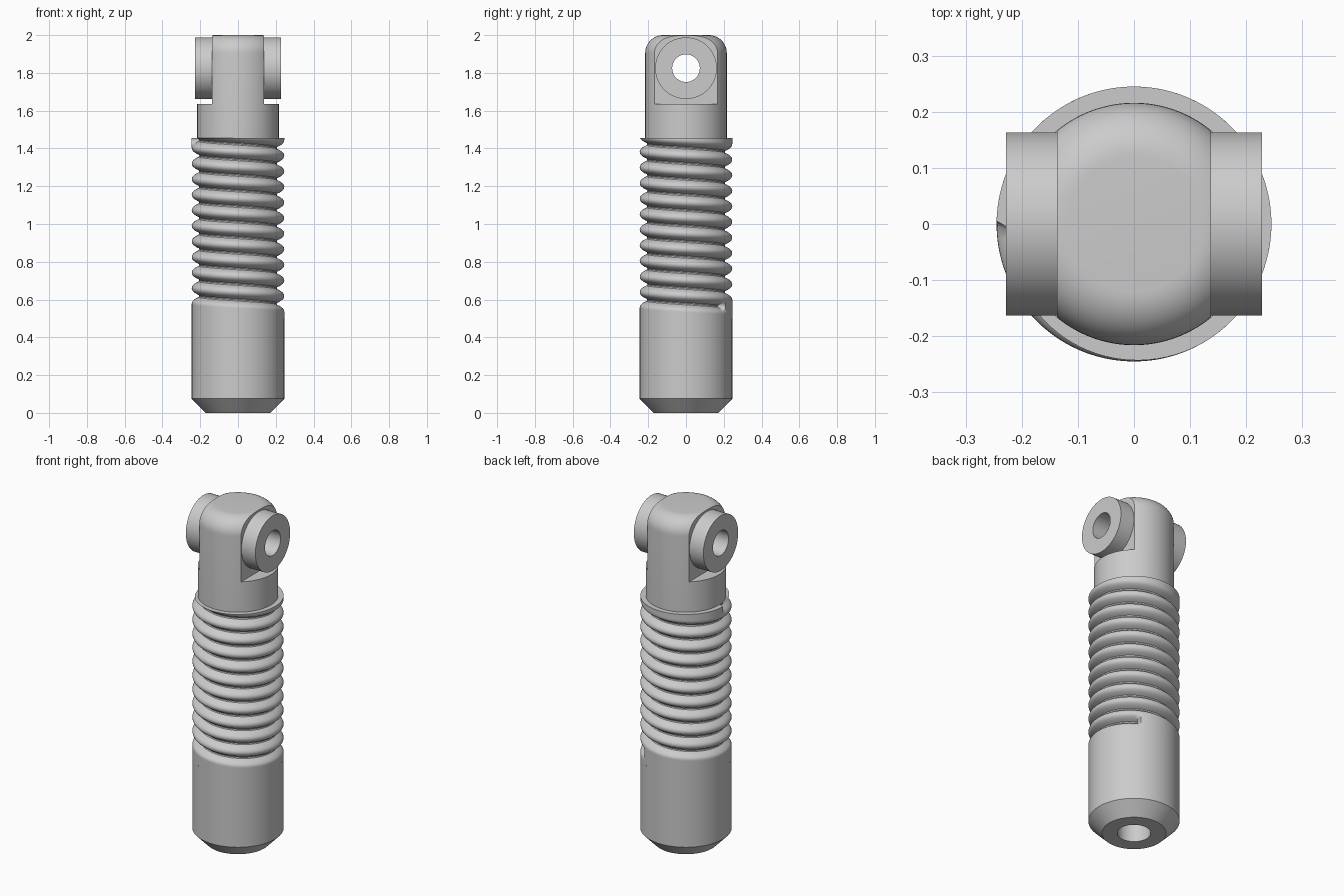
import bpy, bmesh
from math import pi, sin, cos, radians
from mathutils import Matrix

if "Cube" in bpy.data.objects:
    bpy.data.objects.remove(bpy.data.objects["Cube"])

SEG = 96


def finish(name, bm, matrix=None):
    bmesh.ops.remove_doubles(bm, verts=bm.verts, dist=1e-5)
    bmesh.ops.recalc_face_normals(bm, faces=bm.faces)
    if matrix:
        bm.transform(matrix)
    me = bpy.data.meshes.new(name)
    bm.to_mesh(me)
    bm.free()
    ob = bpy.data.objects.new(name, me)
    bpy.context.collection.objects.link(ob)
    return ob


def lathe(name, profile, matrix=None):
    """Revolve (radius, z) points around z."""
    bm = bmesh.new()
    verts = [bm.verts.new((r, 0, z)) for r, z in profile]
    edges = [bm.edges.new(p) for p in zip(verts, verts[1:])]
    bmesh.ops.spin(bm, geom=verts + edges, cent=(0, 0, 0), axis=(0, 0, 1),
                   angle=2 * pi, steps=SEG, use_merge=False)
    return finish(name, bm, matrix)


def smooth(ob, angle=35):
    bpy.ops.object.select_all(action='DESELECT')
    ob.select_set(True)
    bpy.context.view_layer.objects.active = ob
    bpy.ops.object.shade_smooth_by_angle(angle=radians(angle))


def cut(ob, cutter):
    mod = ob.modifiers.new("cut", 'BOOLEAN')
    mod.object, mod.operation, mod.solver = cutter, 'DIFFERENCE', 'EXACT'
    bpy.context.view_layer.objects.active = ob
    bpy.ops.object.modifier_apply(modifier=mod.name)
    bpy.data.objects.remove(cutter)


# lower barrel with chamfered foot and bore
R = 0.245
barrel = lathe("barrel", [(0, 0.4), (0.09, 0.4), (0.09, 0), (0.172, 0),
                          (R, 0.075), (R, 0.5)])
smooth(barrel)

# left-handed threaded section: one helical groove with abrupt ends
Z0, Z1, PITCH, START, ROOT = 0.5, 1.455, 0.0825, 0.565, 0.205
TURNS, K, ROWS = 10.65, 14, 16


def thread_radius(z, turn):
    p = (z - START) / PITCH - turn
    n = round(p)
    if not 0 <= n + turn <= TURNS:
        return R
    u = max(0.0, (abs(p - n) * 2 - 0.12) / 0.88)
    return ROOT + (R - ROOT) * (1 - (1 - min(u, 1)) ** 2.2)


bm = bmesh.new()
grid = []
for i in range(SEG):
    turn = i / SEG
    az = radians(55) - 2 * pi * turn
    col = []
    for j in range(ROWS * K + 1):
        z = min(Z1, max(Z0, START + PITCH * (j / K - 2.5 + turn)))
        r = thread_radius(z, turn)
        col.append(bm.verts.new((r * cos(az), r * sin(az), z)))
    col.append(bm.verts.new((0.2 * cos(az), 0.2 * sin(az), Z1)))
    grid.append(col)
last = ROWS * K
for i in range(SEG):
    a, b = grid[i], grid[(i + 1) % SEG]
    shift = K if i == SEG - 1 else 0
    for j in range(last):
        k, k2 = min(j + shift, last), min(j + 1 + shift, last)
        ring = [a[j], b[k]] + ([b[k2]] if k2 != k else []) + [a[j + 1]]
        bm.faces.new(ring)
    bm.faces.new((a[last], b[last], b[last + 1], a[last + 1]))
bmesh.ops.dissolve_degenerate(bm, dist=1e-6, edges=bm.edges)
thread = finish("threaded_section", bm)
smooth(thread, 40)

# upper post with rounded crown
RP, FIL = 0.216, 0.095
crown = [(RP - FIL + FIL * cos(t * pi / 24), 2 - FIL + FIL * sin(t * pi / 24))
         for t in range(13)]
post = lathe("post", [(0, Z1), (RP, Z1)] + crown + [(0, 2)])

# flats on both sides, then the cross hole
HUB = 1.825
for s in (-1, 1):
    bm = bmesh.new()
    bmesh.ops.create_cube(bm, size=1, matrix=Matrix.Translation(
        (s * 0.287, 0, 1.885)) @ Matrix.Diagonal((0.3, 0.6, 0.5, 1)))
    cut(post, finish("flat_cutter", bm))
along_x = Matrix.Translation((0, 0, HUB)) @ Matrix.Rotation(pi / 2, 4, 'Y')
cut(post, lathe("hole_cutter", [(0, -0.4), (0.073, -0.4), (0.073, 0.4), (0, 0.4)], along_x))
smooth(post)

# hollow bosses either side of the post
for side, s in (("left", -1), ("right", 1)):
    a, b = s * 0.137, s * 0.228
    boss = lathe(side + "_boss", [(0.073, a), (0.163, a), (0.163, b),
                                  (0.073, b), (0.073, a)], along_x)
    smooth(boss)
